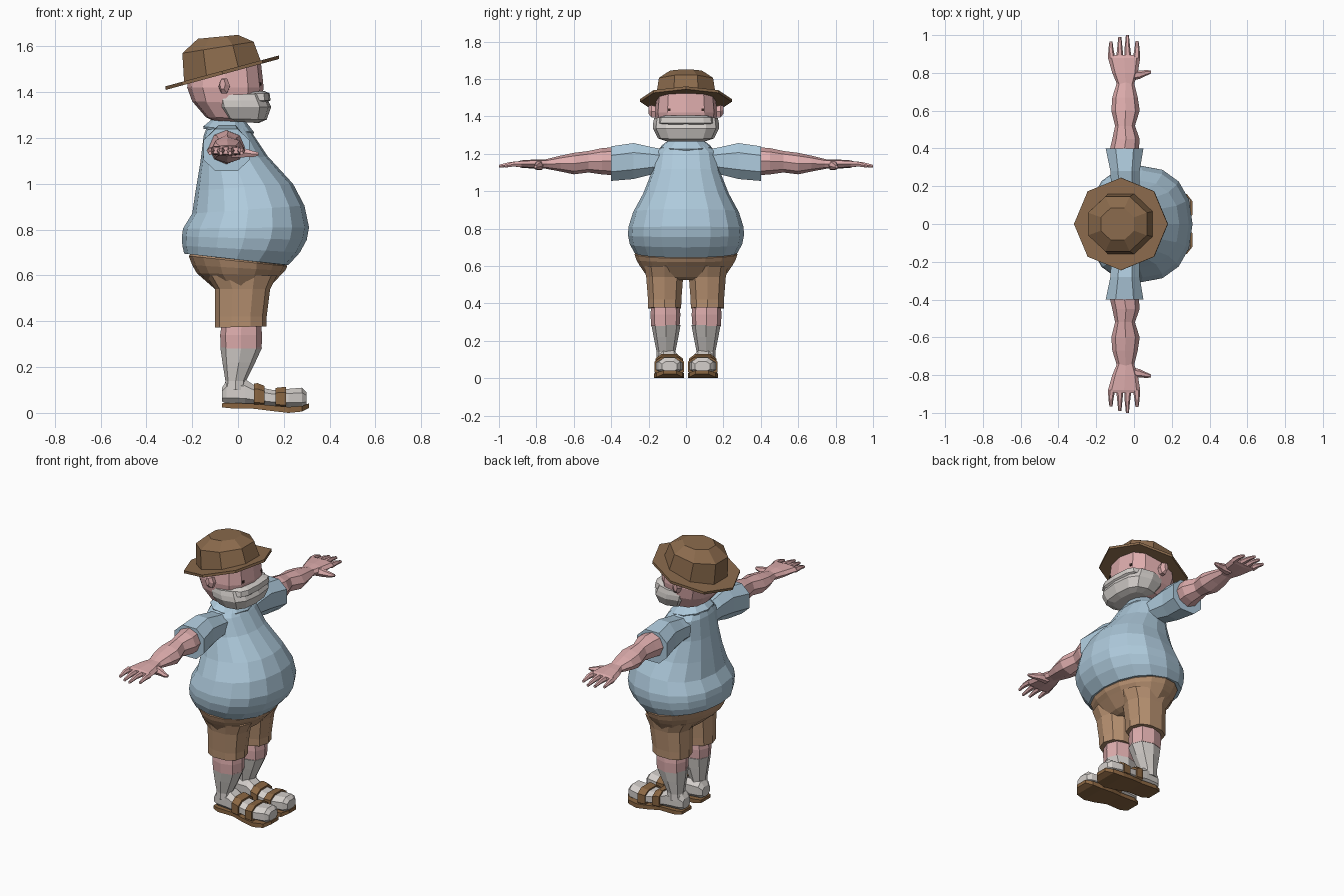
import bpy, bmesh, math
from mathutils import Vector


def material(name, r, g, b):
    m = bpy.data.materials.new(name)
    lin = [((c / 255 + 0.055) / 1.055) ** 2.4 for c in (r, g, b)]
    m.diffuse_color = (*lin, 1)
    return m


SHIRT = material("light blue", 174, 202, 220)
SKIN = material("pink skin", 222, 173, 173)
HAT = material("hat brown", 138, 106, 76)
SHORTS = material("tan", 182, 144, 112)
GREY = material("pale grey", 212, 207, 203)
LEATHER = material("sandal brown", 138, 102, 66)
DARK = material("dark", 60, 40, 35)


def ring(c, u, v, n, p=1.0, flat=False):
    """Superellipse ring whose outer extents are c +- u and c +- v."""
    ph = math.pi / n if flat else 0
    k = math.cos(ph) ** p
    pts = []
    for i in range(n):
        a = ph + 2 * math.pi * i / n
        co, si = math.cos(a), math.sin(a)
        co = math.copysign(abs(co) ** p, co) / k
        si = math.copysign(abs(si) ** p, si) / k
        pts.append(Vector(c) + Vector(u) * co + Vector(v) * si)
    return pts


def loft(name, rings, mat, mirror=False):
    bm = bmesh.new()
    rows = [[bm.verts.new(p) for p in r] for r in rings]
    n = len(rows[0])
    for a, b in zip(rows, rows[1:]):
        for i in range(n):
            j = (i + 1) % n
            bm.faces.new((a[i], a[j], b[j], b[i]))
    bm.faces.new(rows[0])
    bm.faces.new(rows[-1])
    bmesh.ops.recalc_face_normals(bm, faces=bm.faces)
    me = bpy.data.meshes.new(name)
    bm.to_mesh(me)
    bm.free()
    me.materials.append(mat)
    ob = bpy.data.objects.new(name, me)
    bpy.context.collection.objects.link(ob)
    if mirror:
        m = ob.modifiers.new("mirror", 'MIRROR')
        m.use_axis = (False, True, False)
        m.use_mirror_merge = False
    return ob


def body(name, rows, mat, n=16, p=1.0, flat=False, y=0, mirror=False):
    """Rows are (front x, front z, back x, back z, half width)."""
    return loft(name, [ring(((a + c) / 2, y, (b + d) / 2), ((a - c) / 2, 0, (b - d) / 2),
                            (0, w, 0), n, p, flat) for a, b, c, d, w in rows], mat, mirror)


def limb(name, rows, mat, n=8, p=1.0, flat=False):
    """Sideways limb, rows are (y, min x, max x, min z, max z)."""
    return loft(name, [ring(((a + b) / 2, y, (c + d) / 2), ((b - a) / 2, 0, 0),
                            (0, 0, (d - c) / 2), n, p, flat) for y, a, b, c, d in rows], mat, True)


def shoe(name, rows, mat, n=8, p=0.8, flat=True):
    """Foot part along x, rows are (x, y centre, half width, min z, max z)."""
    return loft(name, [ring((x, y, (a + b) / 2), (0, w, 0), (0, 0, (b - a) / 2), n, p, flat)
                       for x, y, w, a, b in rows], mat, True)


# Shirt with big belly
body("shirt", [(.19, .645, -.19, .69, .25), (.22, .645, -.235, .695, .275),
               (.27, .70, -.243, .73, .30), (.30, .755, -.245, .77, .31),
               (.31, .81, -.24, .805, .308), (.29, .905, -.20, .87, .283),
               (.24, 1.0, -.185, .97, .23), (.13, 1.12, -.165, 1.09, .182),
               (.07, 1.21, -.15, 1.21, .165), (.045, 1.245, -.135, 1.25, .12),
               (.03, 1.265, -.11, 1.275, .085)], SHIRT, p=0.9)

# Collar
body("collar", [(.065, 1.215, -.15, 1.24, .135), (.07, 1.225, -.152, 1.25, .14),
                (.035, 1.27, -.11, 1.285, .09)], SHIRT, n=10)
body("neck", [(.03, 1.24, -.10, 1.24, .08), (.03, 1.30, -.10, 1.30, .08)], SKIN, n=8)

# Sleeves and arms
limb("sleeve", [(.10, -.12, .03, 1.09, 1.22), (.18, -.12, .03, 1.09, 1.235),
                (.28, -.125, .03, 1.065, 1.257), (.40, -.15, .05, 1.055, 1.24)], SHIRT, p=.85, flat=True)
limb("arm", [(.34, -.125, .015, 1.09, 1.22), (.385, -.13, .025, 1.085, 1.235),
             (.45, -.115, .03, 1.09, 1.23), (.52, -.10, .005, 1.10, 1.215),
             (.60, -.12, .03, 1.09, 1.205), (.67, -.115, .02, 1.105, 1.19),
             (.75, -.09, .0, 1.12, 1.17)], SKIN)
limb("palm", [(.74, -.09, .0, 1.12, 1.17), (.80, -.115, .02, 1.12, 1.17),
              (.88, -.138, .033, 1.125, 1.165), (.895, -.13, .028, 1.13, 1.16)], SKIN, p=.75)
for i, (x0, x1, tip) in enumerate([(-.118, -.122, .965), (-.075, -.075, .99),
                                   (-.032, -.035, 1.0), (.013, .016, .97)]):
    limb("finger_%d" % (i + 1), [(.88, x0 - .019, x0 + .019, 1.127, 1.163),
                                 ((.88 + tip) / 2, x1 - .014, x1 + .014, 1.13, 1.158),
                                 (tip, x1 - .008, x1 + .008, 1.125, 1.142)], SKIN, 6)
loft("thumb", [ring((x, y, z), (0, r, 0), (0, 0, r), 6) for x, y, z, r in
               [(-.03, .785, 1.14, .03), (.03, .79, 1.135, .022),
                (.065, .80, 1.13, .015), (.09, .805, 1.13, .008)]], SKIN, True)

# Shorts
body("shorts_seat", [(.205, .655, -.20, .70, .262), (.215, .64, -.215, .685, .275),
                     (.205, .62, -.20, .645, .265), (.185, .60, -.18, .61, .25),
                     (.13, .54, -.10, .54, .205), (.10, .525, -.08, .525, .12)], SHORTS)
body("shorts_leg", [(.17, .60, -.14, .60, .115), (.14, .54, -.10, .54, .103),
                    (.125, .42, -.10, .42, .093), (.125, .378, -.10, .372, .092)],
     SHORTS, n=10, p=.85, y=.114, mirror=True)

# Legs and socks
body("knee", [(.10, .40, -.07, .40, .075), (.105, .34, -.078, .34, .08),
              (.103, .28, -.075, .28, .076)], SKIN, n=8, p=.85, y=.11, mirror=True)
body("sock_leg", [(.105, .285, -.077, .285, .078), (.075, .22, -.068, .22, .066),
                  (.035, .14, -.055, .14, .05), (.04, .10, -.06, .10, .05)],
     GREY, n=8, p=.85, y=.107, mirror=True)

# Feet and sandals
shoe("sock_foot", [(-.07, .095, .035, .05, .11), (-.05, .095, .05, .04, .14),
                   (.03, .093, .057, .035, .147), (.08, .09, .06, .035, .115),
                   (.15, .09, .066, .03, .10), (.22, .09, .07, .025, .105),
                   (.28, .088, .058, .022, .11), (.30, .088, .04, .035, .09)], GREY)
shoe("sandal_sole", [(-.07, .092, .045, .024, .042), (-.03, .092, .062, .02, .044),
                     (.07, .09, .06, .018, .04), (.15, .09, .075, .008, .032),
                     (.22, .09, .08, .0, .026), (.28, .088, .07, .006, .03),
                     (.31, .085, .035, .022, .042)], LEATHER, n=4)
shoe("rear_strap", [(.07, .09, .071, .02, .128), (.085, .09, .074, .02, .13),
                    (.115, .09, .072, .02, .118)], LEATHER, p=.7)
shoe("toe_strap", [(.163, .09, .075, .015, .109), (.21, .09, .078, .01, .114)], LEATHER, p=.7)

# Head, ears, eyes
body("head", [(.05, 1.272, -.10, 1.272, .09), (.08, 1.285, -.14, 1.29, .13),
              (.10, 1.35, -.20, 1.36, .158), (.112, 1.42, -.222, 1.42, .167),
              (.10, 1.53, -.215, 1.47, .158)], SKIN, n=12, p=.75)
limb("ear", [(.15, -.085, -.035, 1.39, 1.455), (.185, -.085, -.035, 1.39, 1.465),
             (.20, -.08, -.055, 1.41, 1.46)], SKIN, 6)
limb("eye", [(.083, .088, .103, 1.428, 1.442), (.096, .086, .099, 1.428, 1.442)], DARK, 4, flat=True)

# Beard and moustache
body("beard", [(.09, 1.265, -.02, 1.272, .11), (.125, 1.28, -.07, 1.285, .15),
               (.145, 1.335, -.11, 1.335, .177), (.132, 1.362, -.115, 1.365, .176),
               (.118, 1.395, -.115, 1.385, .17)], GREY, n=12, p=.72)
body("moustache", [(.13, 1.355, .0, 1.355, .13), (.142, 1.365, .0, 1.36, .15),
                   (.138, 1.395, .0, 1.39, .145), (.115, 1.405, .0, 1.4, .12)], GREY, n=12, p=.65)

# Hat
body("hat_brim", [(.18, 1.545, -.315, 1.41, .245), (.178, 1.56, -.318, 1.425, .245)], HAT, n=8)
body("hat_crown", [(.10, 1.535, -.235, 1.44, .16), (.068, 1.62, -.243, 1.57, .145),
                   (.0, 1.65, -.175, 1.633, .085)], HAT, n=8, flat=True)
